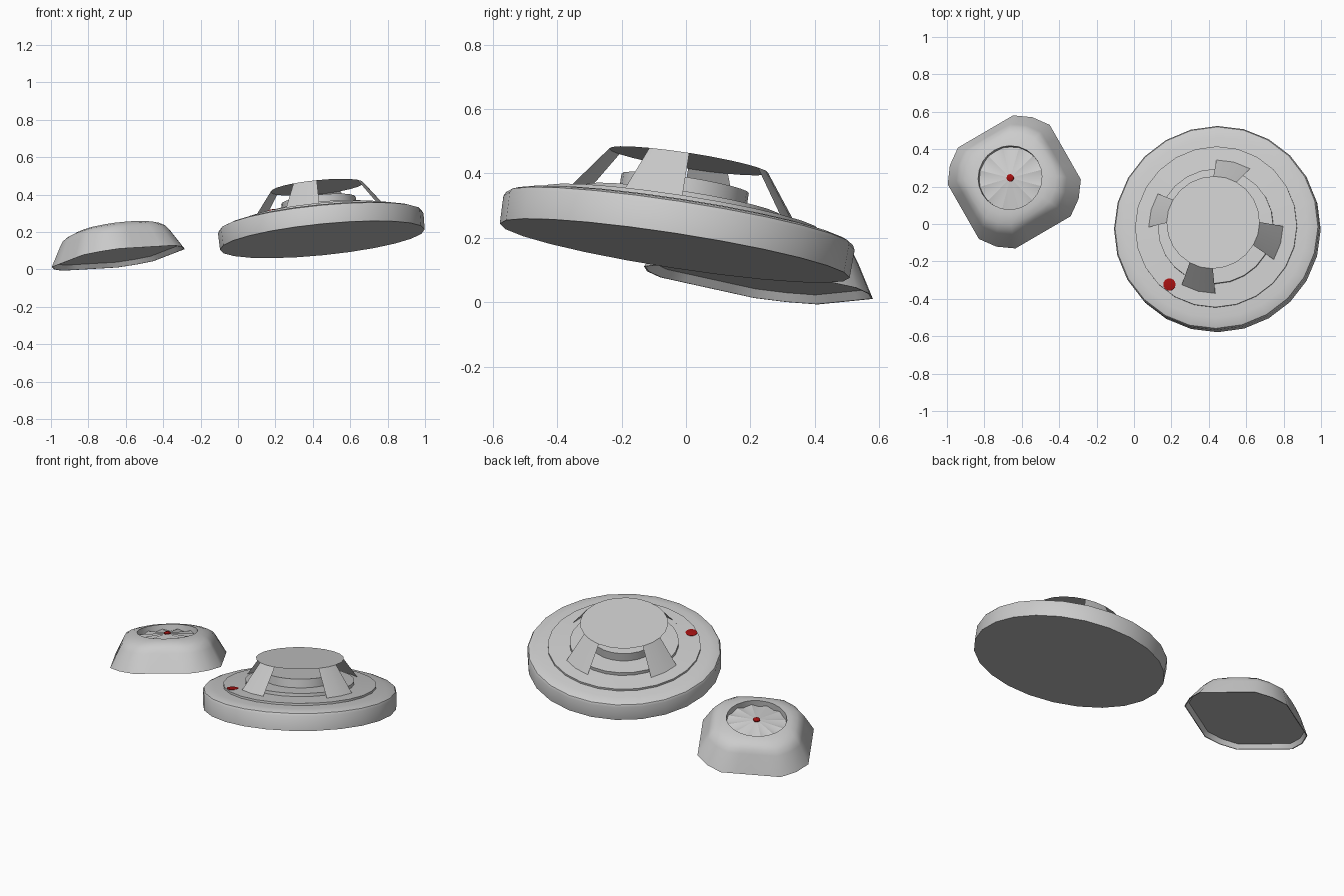
import bpy, bmesh, math
from mathutils import Matrix, Vector

if "Cube" in bpy.data.objects:
    bpy.data.objects.remove(bpy.data.objects["Cube"])

UP = Vector((0, 0, 1))


def frame(origin, normal):
    """Tilted local frame for one detector."""
    rot = UP.rotation_difference(Vector(normal).normalized())
    return Matrix.Translation(origin) @ rot.to_matrix().to_4x4()


def finish(name, bm, mat_world, angle=35, color=None, fix=True):
    if fix:
        bmesh.ops.recalc_face_normals(bm, faces=bm.faces)
    me = bpy.data.meshes.new(name)
    bm.to_mesh(me)
    bm.free()
    ob = bpy.data.objects.new(name, me)
    bpy.context.collection.objects.link(ob)
    ob.matrix_world = mat_world
    if color:
        m = bpy.data.materials.new(name + "_colour")
        m.diffuse_color = color
        m.use_nodes = True
        m.node_tree.nodes["Principled BSDF"].inputs["Base Color"].default_value = m.diffuse_color
        me.materials.append(m)
    bpy.ops.object.select_all(action='DESELECT')
    ob.select_set(True)
    bpy.context.view_layer.objects.active = ob
    bpy.ops.object.shade_smooth_by_angle(angle=math.radians(angle))
    return ob


def skin(bm, rings, cap_first=True, cap_last=True):
    """Bridge equal-length rings of points into one surface."""
    loops = [[bm.verts.new(p) for p in r] for r in rings]
    n = len(loops[0])
    for a, b in zip(loops, loops[1:]):
        for i in range(n):
            j = (i + 1) % n
            bm.faces.new((a[i], a[j], b[j], b[i]))
    if cap_first:
        bm.faces.new(loops[0][::-1])
    if cap_last:
        bm.faces.new(loops[-1])
    return loops


def circle(r, h, n=24):
    return [Vector((r * math.cos(2 * math.pi * i / n), r * math.sin(2 * math.pi * i / n), h))
            for i in range(n)]


def lathe(name, profile, mat_world, n=24, **kw):
    bm = bmesh.new()
    skin(bm, [circle(r, h, n) for r, h in profile])
    return finish(name, bm, mat_world, **kw)


RED = (0.35, 0.005, 0.005, 1)

# ---- Round detector ----
big = frame((0.451, -0.035, 0.16), (-0.1, 0.155, 1))
lathe("round_base", [(0.55, 0), (0.552, 0.088), (0.545, 0.101), (0.525, 0.109), (0.49, 0.115),
                     (0.435, 0.12), (0.435, 0.132), (0.365, 0.136), (0.31, 0.139),
                     (0.31, 0.158), (0.21, 0.162)], big)
lathe("sensor_drum", [(0.20, 0.16), (0.20, 0.213)], big)

# Cap with four sloping struts, cut from one thin cone
bm = bmesh.new()
top = [bm.verts.new(p) for p in circle(0.25, 0.284)]
low = [bm.verts.new(p) for p in circle(0.361, 0.136)]
bm.faces.new(top)
for k in range(4):
    for s in (4, 5):
        i = (k * 6 + s) % 24
        j = (i + 1) % 24
        bm.faces.new((low[i], low[j], top[j], top[i]))
bmesh.ops.delete(bm, geom=[v for v in bm.verts if not v.link_faces], context='VERTS')
finish("cap_and_struts", bm, big, fix=False)

# Indicator light on the lower step
ang = math.radians(231.5)
lathe("round_indicator", [(0.033, -0.006), (0.033, 0.001), (0.02, 0.004)],
      big @ Matrix.Translation((0.397 * math.cos(ang), 0.397 * math.sin(ang), 0.135)),
      n=16, color=RED)

# ---- Square detector ----
small = frame((-0.64, 0.225, 0.061), (-0.14, 0.14, 1)) @ Matrix.Rotation(math.radians(30), 4, 'Z')


def rounded_square(half, cut, h):
    """Square with softly chamfered corners, 7 points per quarter."""
    pts = []
    e = half - cut
    mid = e + cut * 0.58
    quarter = [(half, -e / 2), (half, 0), (half, e / 2), (half, e), (mid, mid), (e, half)]
    for k in range(4):
        q = Matrix.Rotation(k * math.pi / 2, 3, 'Z')
        pts += [q @ Vector((x, y, h)) for x, y in quarter]
    return pts


HALF = 0.316


def blend(scale, h, roundness):
    """Scaled rounded square eased toward a circle of the same size."""
    out = []
    for p in rounded_square(HALF * scale, 0.145 * scale, h):
        c = Vector((p.x, p.y, 0)).normalized() * HALF * scale
        c.z = h
        out.append(p.lerp(c, roundness))
    return out


bm = bmesh.new()
skin(bm, [blend(0.94, 0.026, 0), blend(0.985, 0.0, 0), blend(1, 0.0, 0), blend(0.84, 0.105, 0.1),
          blend(0.8, 0.13, 0.2), blend(0.73, 0.15, 0.45), blend(0.63, 0.163, 0.8),
          blend(0.545, 0.167, 1), blend(0.54, 0.125, 1)], cap_last=False)
finish("square_housing", bm, small, angle=40)

# Vent fan rising from the recess to the centre
bm = bmesh.new()
hub = bm.verts.new((0, 0, 0.158))
rim = [bm.verts.new(p + UP * (0.014 * (i % 2))) for i, p in enumerate(circle(0.171, 0.126))]
for i in range(24):
    bm.faces.new((hub, rim[i], rim[(i + 1) % 24]))
finish("vent_fan", bm, small, fix=False)

lathe("square_indicator", [(0.02, 0.145), (0.02, 0.161), (0.012, 0.166)], small, n=12, color=RED)
